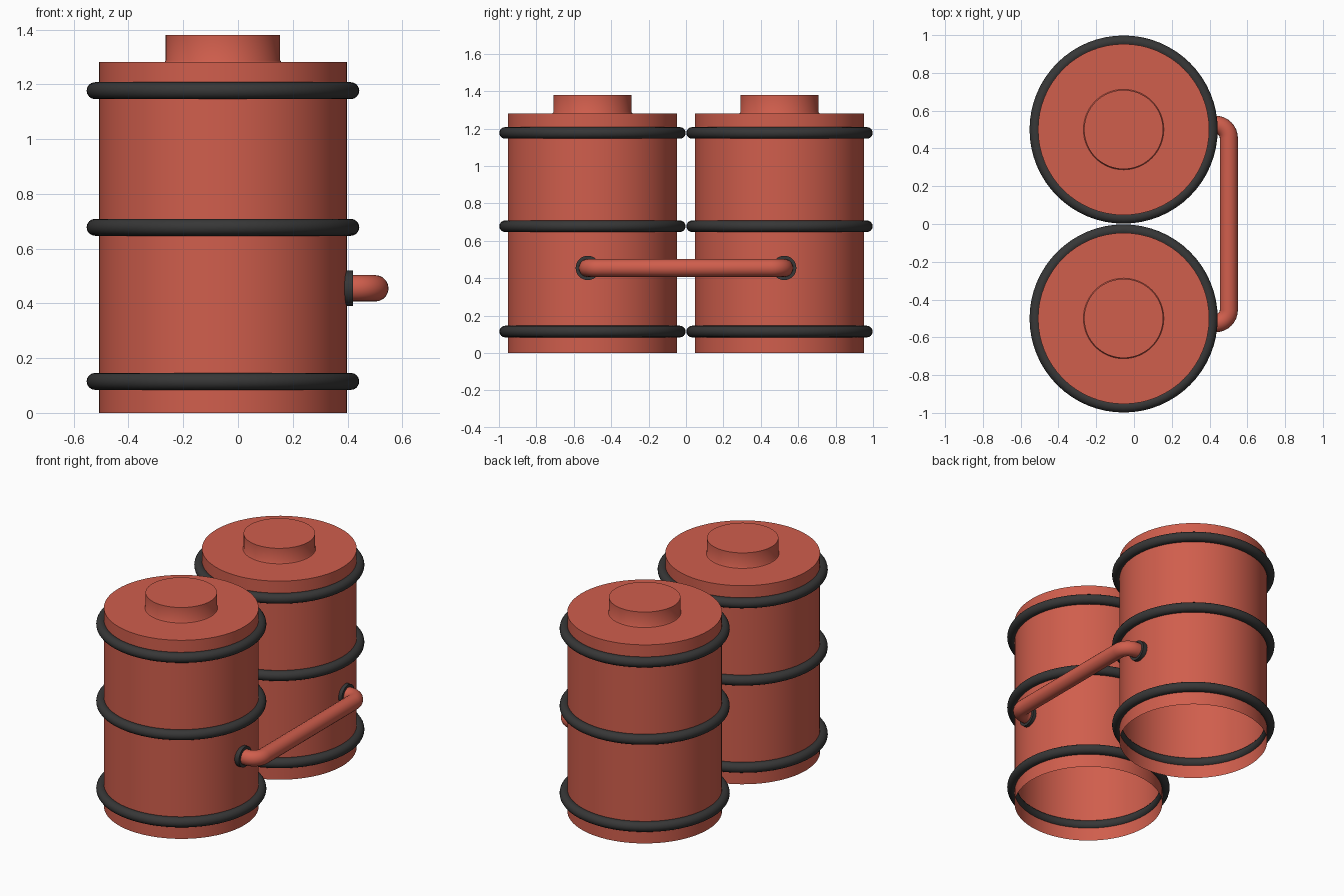
import bpy, bmesh, math
from mathutils import Matrix, Vector

if "Cube" in bpy.data.objects:
    bpy.data.objects.remove(bpy.data.objects["Cube"])

CX = -0.055   # barrel axis x
BY = 0.5      # barrel axis +-y


def material(name, rgb):
    m = bpy.data.materials.new(name)
    m.diffuse_color = (*rgb, 1)
    m.use_nodes = True
    m.node_tree.nodes["Principled BSDF"].inputs["Base Color"].default_value = m.diffuse_color
    return m


RED = material("barrel red", (0.63, 0.112, 0.073))
BLACK = material("rubber black", (0.038, 0.038, 0.038))


def finish(name, bm, mat):
    bmesh.ops.recalc_face_normals(bm, faces=bm.faces)
    me = bpy.data.meshes.new(name)
    bm.to_mesh(me)
    bm.free()
    me.materials.append(mat)
    ob = bpy.data.objects.new(name, me)
    bpy.context.collection.objects.link(ob)
    bpy.ops.object.select_all(action='DESELECT')
    ob.select_set(True)
    bpy.context.view_layer.objects.active = ob
    bpy.ops.object.shade_smooth_by_angle(angle=math.radians(40))
    return ob


def lathe(name, profile, loc, mat, closed=False, steps=64):
    """Spin an (r, z) profile about the vertical axis."""
    bm = bmesh.new()
    vs = [bm.verts.new((r, 0, z)) for r, z in profile]
    es = [bm.edges.new(p) for p in zip(vs, vs[1:])]
    if closed:
        es.append(bm.edges.new((vs[-1], vs[0])))
    bmesh.ops.spin(bm, geom=vs + es, cent=(0, 0, 0), axis=(0, 0, 1),
                   angle=math.tau, steps=steps)
    bmesh.ops.remove_doubles(bm, verts=bm.verts, dist=1e-5)
    bmesh.ops.translate(bm, verts=bm.verts, vec=loc)
    return finish(name, bm, mat)


for side, y in (("front", -BY), ("back", BY)):
    # barrel shell, open underneath, with raised cap
    lathe(side + "_barrel",
          [(0.453, 0), (0.453, 1.282), (0.213, 1.282), (0.209, 1.288),
           (0.209, 1.38), (0, 1.38)], (CX, y, 0), RED)
    # rubber hoops
    for i, z in enumerate((0.115, 0.678, 1.177)):
        ring = [(0.467 + 0.031 * math.cos(a), 0.031 * math.sin(a))
                for a in (math.tau * k / 16 for k in range(16))]
        lathe(f"{side}_hoop_{i + 1}", ring, (CX, y, z), BLACK, closed=True)
    # pipe collar
    bm = bmesh.new()
    bmesh.ops.create_cone(bm, cap_ends=True, segments=32, radius1=0.065,
                          radius2=0.065, depth=0.035,
                          matrix=Matrix.Translation((0.4025, math.copysign(0.525, y), 0.455))
                          @ Matrix.Rotation(math.pi / 2, 4, 'Y'))
    finish(side + "_collar", bm, BLACK)

# connecting pipe: sweep a circle along a path with two rounded bends
PX, PY, BEND, PR = 0.502, 0.525, 0.07, 0.048
half = [(Vector((0.385, PY)), 0.0)]
for k in range(9):
    a = math.pi / 2 * k / 8
    half.append((Vector((PX - BEND + BEND * math.sin(a),
                         PY - BEND + BEND * math.cos(a))), a))
path = half + [(Vector((p.x, -p.y)), math.pi - a) for p, a in reversed(half)]
bm = bmesh.new()
rings = []
for p, a in path:
    n = Vector((math.sin(a), math.cos(a)))   # outward normal of the path
    ring = []
    for j in range(20):
        t = math.tau * j / 20
        q = p + n * PR * math.cos(t)
        ring.append(bm.verts.new((q.x, q.y, 0.455 + PR * math.sin(t))))
    rings.append(ring)
for r0, r1 in zip(rings, rings[1:]):
    for j in range(20):
        k = (j + 1) % 20
        bm.faces.new((r0[j], r0[k], r1[k], r1[j]))
finish("connecting_pipe", bm, RED)
